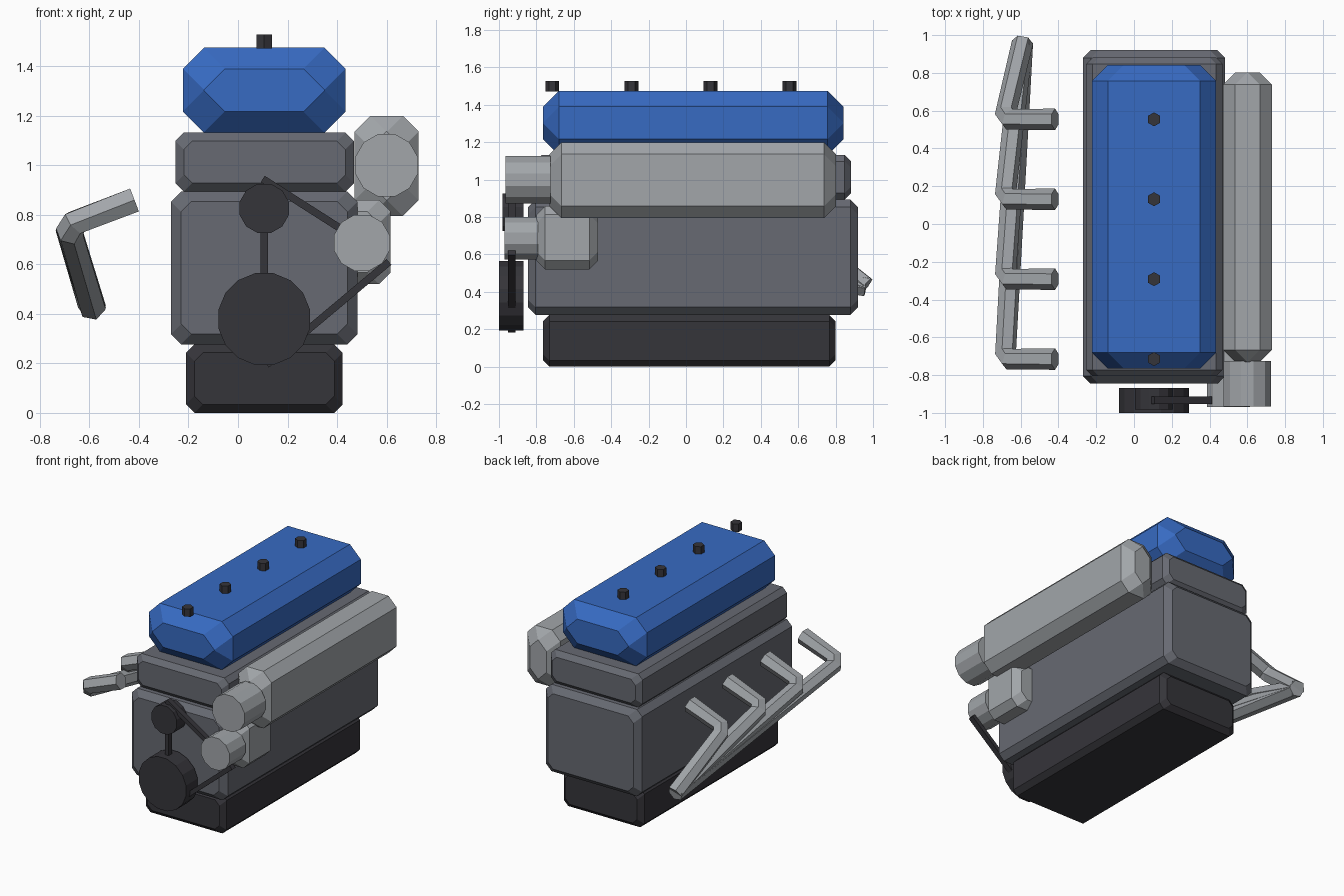
import bpy, bmesh, math
from mathutils import Matrix, Vector

if "Cube" in bpy.data.objects:
    bpy.data.objects.remove(bpy.data.objects["Cube"])

CX = 0.106                       # centre line of the engine
ROW = [-0.715 + 0.423 * i for i in range(4)]   # cylinder spacing


def material(name, rgb):
    m = bpy.data.materials.new(name)
    m.diffuse_color = (*rgb, 1)
    m.use_nodes = True
    m.node_tree.nodes["Principled BSDF"].inputs["Base Color"].default_value = m.diffuse_color
    return m


BLUE = material("cover_blue", (0.038, 0.145, 0.54))
IRON = material("iron_grey", (0.135, 0.143, 0.168))
ALLOY = material("light_alloy", (0.36, 0.38, 0.40))
DARK = material("dark_grey", (0.036, 0.035, 0.042))


def finish(name, bm, mat):
    bmesh.ops.remove_doubles(bm, verts=bm.verts, dist=0.0005)
    bmesh.ops.recalc_face_normals(bm, faces=bm.faces)
    me = bpy.data.meshes.new(name)
    bm.to_mesh(me)
    bm.free()
    me.materials.append(mat)
    ob = bpy.data.objects.new(name, me)
    bpy.context.collection.objects.link(ob)
    return ob


def chamfer_box(name, x, y, z, c, mat):
    """Octagonal section swept along y, with both ends tapered in by c."""
    bm = bmesh.new()
    mx, mz = sum(x) / 2, sum(z) / 2
    rings = []
    for yy, inset in ((y[0], c), (y[0] + c, 0), (y[1] - c, 0), (y[1], c)):
        hx, hz = (x[1] - x[0]) / 2 - inset, (z[1] - z[0]) / 2 - inset
        outline = [(hx, c - hz), (hx, hz - c), (hx - c, hz), (c - hx, hz),
                   (-hx, hz - c), (-hx, c - hz), (c - hx, -hz), (hx - c, -hz)]
        rings.append([bm.verts.new((mx + a, yy, mz + b)) for a, b in outline])
    for r, s in zip(rings, rings[1:]):
        for i in range(8):
            j = (i + 1) % 8
            bm.faces.new((r[i], r[j], s[j], s[i]))
    bm.faces.new(rings[0])
    bm.faces.new(rings[-1])
    return finish(name, bm, mat)


def cylinder(name, centre, radius, depth, sides, mat, axis='Y', turn=0.0):
    bm = bmesh.new()
    mtx = Matrix.Translation(centre)
    if axis == 'Y':
        mtx = mtx @ Matrix.Rotation(math.pi / 2, 4, 'X')
    mtx = mtx @ Matrix.Rotation(turn, 4, 'Z')
    bmesh.ops.create_cone(bm, cap_ends=True, segments=sides, radius1=radius,
                          radius2=radius, depth=depth, matrix=mtx)
    return finish(name, bm, mat)


def belt(name, a, b):
    """Thin strip between two (x, z) points in the pulley plane."""
    d = Vector(b) - Vector(a)
    mid = (Vector(a) + Vector(b)) / 2
    bm = bmesh.new()
    bmesh.ops.create_cube(bm, size=1, matrix=(
        Matrix.Translation((mid.x, -0.932, mid.y))
        @ Matrix.Rotation(-math.atan2(d.y, d.x), 4, 'Y')
        @ Matrix.Diagonal((d.length, 0.04, 0.03, 1))))
    return finish(name, bm, DARK)


def pipe(name, points, radius, mat):
    cu = bpy.data.curves.new(name, 'CURVE')
    cu.dimensions = '3D'
    cu.bevel_depth = radius
    cu.bevel_resolution = 1
    cu.use_fill_caps = True
    sp = cu.splines.new('POLY')
    sp.points.add(len(points) - 1)
    for p, co in zip(sp.points, points):
        p.co = (*co, 1)
    tmp = bpy.data.objects.new(name + "_path", cu)
    bpy.context.collection.objects.link(tmp)
    bpy.context.view_layer.update()
    me = bpy.data.meshes.new_from_object(
        tmp.evaluated_get(bpy.context.evaluated_depsgraph_get()))
    bpy.data.objects.remove(tmp)
    bm = bmesh.new()
    bm.from_mesh(me)
    bpy.data.meshes.remove(me)
    for f in bm.faces:
        f.smooth = False
        f.material_index = 0
    return finish(name, bm, mat)


# Main castings, bottom to top
chamfer_box("oil_pan", (-0.21, 0.423), (-0.765, 0.80), (0.0, 0.277), 0.034, DARK)
chamfer_box("engine_block", (-0.271, 0.483), (-0.845, 0.92), (0.277, 0.894), 0.041, IRON)
chamfer_box("cylinder_head", (-0.253, 0.468), (-0.806, 0.882), (0.894, 1.132), 0.034, IRON)
chamfer_box("valve_cover", (-0.223, 0.435), (-0.765, 0.842), (1.132, 1.475), 0.085, BLUE)

# Intake plenum and throttle body
chamfer_box("intake_plenum", (0.471, 0.73), (-0.73, 0.802), (0.795, 1.20), 0.064, ALLOY)
cylinder("throttle_body", (0.60, -0.845, 1.0), 0.131, 0.24, 12, ALLOY, turn=math.pi / 12)

# Alternator
chamfer_box("alternator_body", (0.385, 0.617), (-0.80, -0.47), (0.52, 0.86), 0.047, ALLOY)
cylinder("alternator_nose", (0.50, -0.88, 0.687), 0.117, 0.18, 12, ALLOY, turn=math.pi / 12)

# Pulleys and belts
cylinder("crank_pulley", (CX, -0.934, 0.379), 0.189, 0.132, 16, DARK, turn=math.pi / 16)
cylinder("water_pump_pulley", (CX, -0.925, 0.826), 0.103, 0.112, 12, DARK, turn=math.pi / 12)
belt("belt_centre", (CX, 0.40), (CX, 0.82))
belt("belt_upper", (0.10, 0.945), (0.50, 0.69))
belt("belt_lower", (0.115, 0.195), (0.61, 0.61))

# Cover bolts and exhaust runners, one per cylinder
for i, y in enumerate(ROW):
    cylinder(f"cover_bolt_{i + 1}", (CX, y, 1.50), 0.037, 0.056, 6, DARK, axis='Z')
    pipe(f"exhaust_runner_{i + 1}",
         [(-0.418, y, 0.86), (-0.66, y, 0.768), (-0.68, y + 0.03, 0.73),
          (-0.59, 0.962, 0.43)], 0.057, ALLOY)
